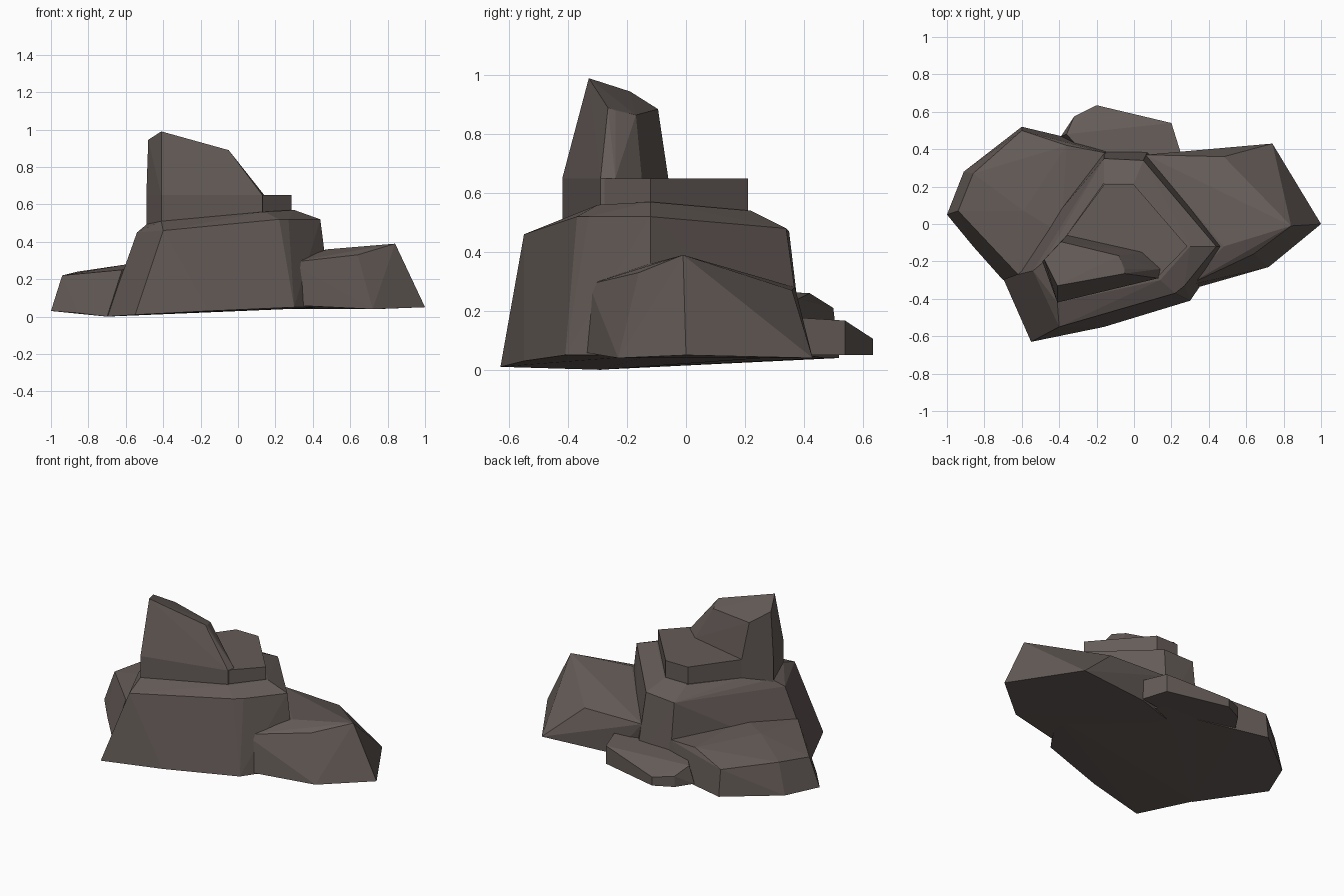
import bpy
import bmesh

# Remove the default cube only
cube = bpy.data.objects.get("Cube")
if cube:
    bpy.data.objects.remove(cube, do_unlink=True)

# Single brown-grey stone colour
STONE = (0.13, 0.106, 0.097, 1.0)
stone = bpy.data.materials.new("brown_grey_stone")
stone.use_nodes = True
stone.diffuse_color = STONE
shader = stone.node_tree.nodes["Principled BSDF"]
shader.inputs["Base Color"].default_value = STONE
shader.inputs["Roughness"].default_value = 0.9


def boulder(name, corners):
    """Wrap a faceted stone around a handful of corner points."""
    bm = bmesh.new()
    verts = [bm.verts.new(corner) for corner in corners]
    hull = bmesh.ops.convex_hull(bm, input=verts)
    spare = set(hull["geom_interior"]) | set(hull["geom_unused"])
    spare = [item for item in spare if isinstance(item, bmesh.types.BMVert)]
    bmesh.ops.delete(bm, geom=spare, context="VERTS")
    bmesh.ops.dissolve_limit(bm, angle_limit=0.03, verts=bm.verts[:], edges=bm.edges[:])
    bmesh.ops.recalc_face_normals(bm, faces=bm.faces[:])
    mesh = bpy.data.meshes.new(name)
    bm.to_mesh(mesh)
    bm.free()
    mesh.materials.append(stone)
    rock = bpy.data.objects.new(name, mesh)
    bpy.context.collection.objects.link(rock)
    return rock


def layer(outline, *heights):
    """Repeat a flat outline at each of the given heights."""
    return [(x, y, z) for z in heights for x, y in outline]


# Central mound: foot, steep wall, then a shallow sloping shoulder
mound_foot = [
    (-.55, -.63, .01), (-.16, -.55, .03), (.3, -.41, .05), (.32, -.35, .06),
    (.5, -.12, .05), (.08, .4, .05), (-.16, .4, .05), (-.7, -.29, 0),
]
mound_rim = [
    (-.4, -.55, .46), (.22, -.37, .52), (.27, -.33, .52), (.44, -.12, .52),
    (.05, .34, .48), (-.16, .35, .47), (-.4, -.05, .48), (-.54, -.25, .45),
]
mound_shoulder = [
    (-.41, -.42, .51), (.14, -.3, .56), (.3, -.12, .57),
    (0, .22, .54), (-.16, .22, .54), (-.36, -.06, .53), (-.48, -.2, .5),
]
boulder("central_mound", mound_foot + mound_rim + mound_shoulder)

# Flat terrace on top of the mound
terrace = [(-.16, .21), (0, .21), (.285, -.12), (.13, -.28), (-.36, -.06)]
boulder("top_terrace", layer(terrace, .48, .65))

# Slanted peak rising from the front of the terrace
peak_foot = [
    (-.41, -.42), (.13, -.29), (.14, -.24), (.04, -.15), (-.36, -.06), (-.49, -.2),
]
peak_crown = [
    (-.41, -.33, .99), (-.48, -.19, .945), (-.39, -.095, .885),
    (-.05, -.265, .89), (-.05, -.24, .88), (-.08, -.17, .865),
]
boulder("peak", layer(peak_foot, .48, .65) + peak_crown)

# Large side rock on the +x side
left_foot = [
    (.3, -.35, .06), (.72, -.23, .04), (1, 0, .05),
    (.74, .43, .04), (.25, .38, .04), (0, .3, .04),
]
left_top = [
    (.84, -.01, .39), (.64, -.16, .33), (.28, -.33, .29),
    (.48, -.12, .36), (.48, .36, .27), (.06, .37, .28),
]
boulder("left_side_rock", left_foot + left_top)

# Low side rock on the -x side
right_foot = [
    (-1, .05, .03), (-.91, .28, .04), (-.6, .52, .04), (-.39, .47, .04),
    (-.15, .4, .05), (-.7, -.3, 0), (-.86, -.12, .02),
]
right_top = [
    (-.94, .07, .22), (-.86, .27, .24), (-.6, .5, .21), (-.36, .42, .26),
    (-.15, .38, .24), (-.39, -.05, .28), (-.59, .07, .28), (-.62, -.27, .25),
]
boulder("right_side_rock", right_foot + right_top)

# Small slab behind the mound
slab_outline = [(.25, .38), (.2, .54), (-.2, .635), (-.32, .575), (-.39, .47), (-.2, .3)]
slab_top = [
    (.25, .38, .177), (.2, .54, .167), (-.2, .635, .105),
    (-.32, .575, .12), (-.36, .48, .165), (-.2, .3, .18),
]
boulder("back_slab", layer(slab_outline, .05) + slab_top)
